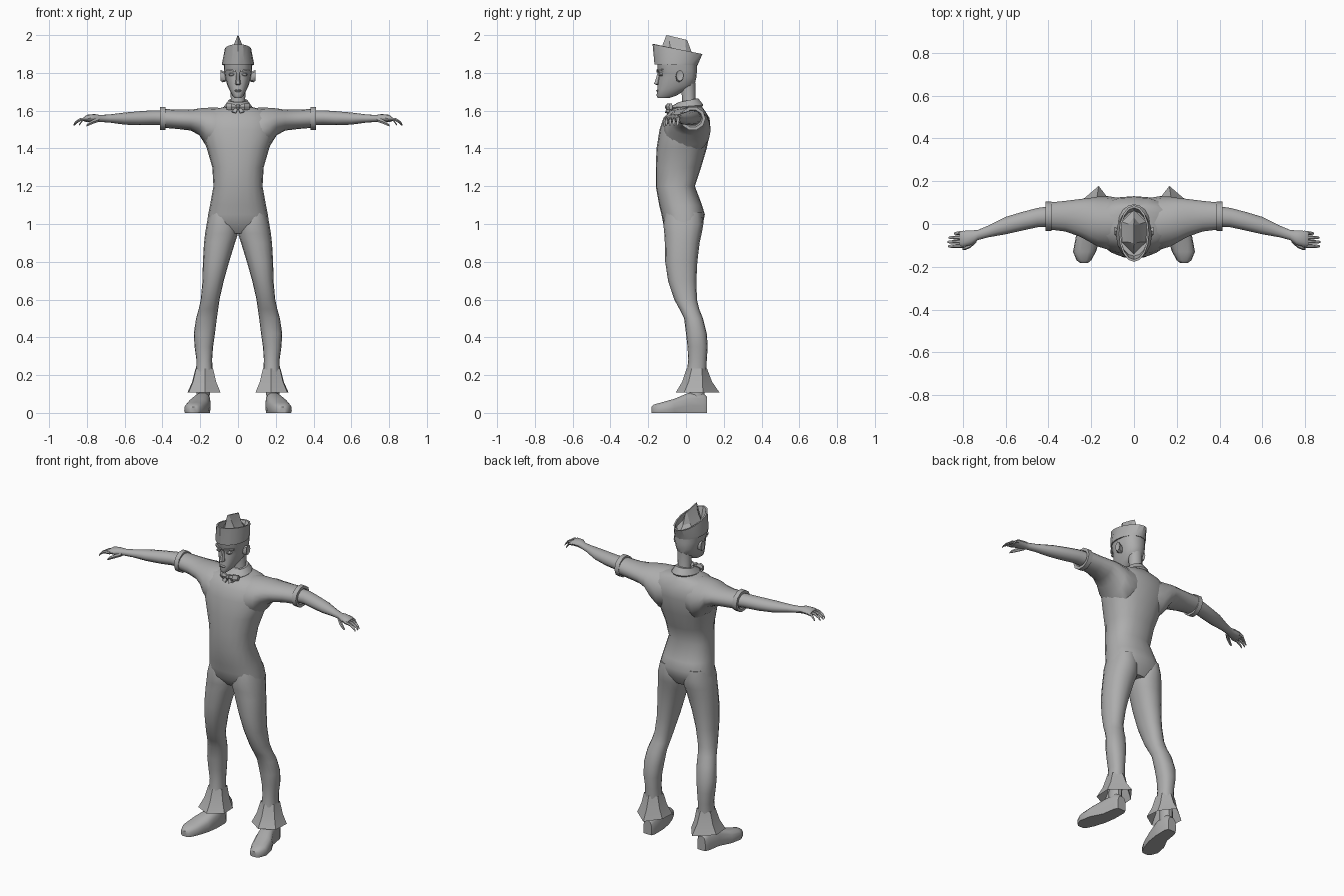
import bpy, bmesh, math

grey = bpy.data.materials.new("plain_grey")
grey.diffuse_color = (0.42, 0.42, 0.42, 1)


def finish(name, bm, mirror=False, angle=40):
    """Turn a bmesh into a named, shaded, optionally mirrored object."""
    bmesh.ops.recalc_face_normals(bm, faces=bm.faces)
    me = bpy.data.meshes.new(name)
    bm.to_mesh(me)
    bm.free()
    me.materials.append(grey)
    ob = bpy.data.objects.new(name, me)
    bpy.context.collection.objects.link(ob)
    if mirror:
        ob.modifiers.new("mirror", 'MIRROR')
    bpy.ops.object.select_all(action='DESELECT')
    ob.select_set(True)
    bpy.context.view_layer.objects.active = ob
    bpy.ops.object.shade_smooth_by_angle(angle=math.radians(angle))
    return ob


def skin(name, rings, caps=True, **kw):
    """Bridge equal-length rings of points."""
    bm = bmesh.new()
    vs = [[bm.verts.new(p) for p in r] for r in rings]
    n = len(vs[0])
    for a, b in zip(vs, vs[1:]):
        for i in range(n):
            j = (i + 1) % n
            bm.faces.new((a[i], a[j], b[j], b[i]))
    if caps:
        bm.faces.new(vs[0])
        bm.faces.new(vs[-1])
    return finish(name, bm, **kw)


def ring(axis, t, a0, a1, b0, b1, n=16, p=1.0):
    """Rounded section at t on an axis, given the bounds on the other two."""
    pts = []
    for i in range(n):
        c, s = (f(2 * math.pi * i / n) for f in (math.cos, math.sin))
        a = (a0 + a1) / 2 + (a1 - a0) / 2 * math.copysign(abs(c) ** p, c)
        b = (b0 + b1) / 2 + (b1 - b0) / 2 * math.copysign(abs(s) ** p, s)
        x, y, z = {'x': (t, a, b), 'y': (a, t, b), 'z': (a, b, t)}[axis]
        pts.append((x, y, max(z, 0)))
    return pts


def loft(name, axis, secs, n=16, p=1.0, **kw):
    return skin(name, [ring(axis, *s, n=n, p=p) for s in secs], **kw)


# Torso: z, half width, front y, back y
torso = [(0.95, .11, -.08, .06), (1.0, .165, -.12, .09), (1.05, .158, -.13, .1),
         (1.1, .148, -.142, .085), (1.2, .13, -.16, .047), (1.3, .136, -.16, .08),
         (1.4, .165, -.156, .11), (1.5, .2, -.14, .13), (1.56, .19, -.12, .125),
         (1.6, .16, -.085, .1), (1.62, .07, -.05, .085)]
loft("torso", 'z', [(z, -w, w, f, b) for z, w, f, b in torso], n=20, p=.85)

# Sleeves: x, y bounds, z bounds
loft("sleeve", 'x', [(.06, -.10, .12, 1.40, 1.61), (.12, -.12, .13, 1.37, 1.617),
                     (.17, -.105, .128, 1.415, 1.615), (.205, -.085, .122, 1.47, 1.612),
                     (.25, -.06, .117, 1.495, 1.605), (.32, -.035, .108, 1.503, 1.605),
                     (.40, -.025, .1, 1.51, 1.61)], mirror=True)
loft("sleeve_cuff", 'x', [(.385, -.01, .09, 1.52, 1.60), (.385, -.032, .104, 1.495, 1.622),
                          (.413, -.032, .104, 1.495, 1.622), (.413, -.015, .088, 1.512, 1.605),
                          (.398, -.01, .08, 1.52, 1.6)], n=10, mirror=True)

# Bare arms, hands, fingers and thumbs
loft("arm", 'x', [(.38, -.012, .085, 1.522, 1.602), (.45, -.015, .075, 1.525, 1.602),
                  (.52, -.03, .057, 1.523, 1.597), (.6, -.048, .033, 1.526, 1.59),
                  (.68, -.062, -.007, 1.537, 1.58), (.73, -.075, -.028, 1.54, 1.577),
                  (.76, -.098, -.03, 1.541, 1.582), (.80, -.108, -.032, 1.54, 1.578),
                  (.815, -.108, -.034, 1.543, 1.567)], n=12, mirror=True)
for i, reach in enumerate((.842, .866, .872, .868)):
    y = -.041 - .02 * i
    k = (reach - .8) / 2
    loft(f"finger_{i + 1}", 'x',
         [(x, yy - r, yy + r, z - r, z + r) for x, yy, z, r in
          ((.795, y, 1.557, .01), (.8 + k, y - .002, 1.553, .0085),
           (reach - .01, y - .003, 1.537, .007), (reach, y - .003, 1.523, .004))],
         n=6, mirror=True)
loft("thumb", 'x', [(.735, -.085, -.06, 1.54, 1.565), (.765, -.112, -.085, 1.53, 1.555),
                    (.79, -.122, -.104, 1.52, 1.54), (.802, -.121, -.11, 1.515, 1.525)],
     n=6, mirror=True)

# Trouser legs: z, x bounds, y bounds
loft("trouser_leg", 'z', [(1.06, .02, .15, -.11, .085), (1.0, .0, .166, -.12, .092),
                          (.95, .0, .174, -.115, .083), (.9, .016, .18, -.112, .072),
                          (.8, .047, .186, -.11, .06), (.7, .075, .188, -.095, .055),
                          (.6, .098, .197, -.062, .058), (.55, .105, .208, -.035, .07),
                          (.5, .112, .222, -.01, .09), (.42, .122, .234, .0, .11),
                          (.35, .132, .23, .008, .115), (.28, .137, .22, .012, .11),
                          (.22, .134, .222, .005, .108)], p=.9, mirror=True)

# Flared hems with a point at the back
hem = [(.268, .09), (.165, .178), (.098, .09), (.092, .0), (.175, -.055), (.262, -.01)]
top = [(.225, .085), (.175, .111), (.132, .085), (.132, .03), (.175, .003), (.222, .03)]
skin("trouser_flare", [[(x, y, .235) for x, y in top],
                       [(.6 * a[0] + .4 * b[0], .6 * a[1] + .4 * b[1], .165)
                        for a, b in zip(top, hem)],
                       [(x, y, .107) for x, y in hem]], caps=False, mirror=True, angle=25)

# Ankles and shoes
loft("ankle", 'z', [(.08, .15, .22, .015, .1), (.25, .145, .215, .02, .1)], n=10, mirror=True)
loft("shoe", 'y', [(.112, .155, .21, -.03, .085), (.09, .145, .222, -.03, .108),
                   (.01, .145, .235, -.03, .106), (-.06, .155, .272, -.03, .076),
                   (-.13, .178, .285, -.03, .056), (-.17, .2, .268, -.03, .045),
                   (-.182, .215, .252, -.03, .033)], n=14, p=.7, mirror=True)

# Neck and head
loft("neck", 'z', [(1.6, -.05, .05, -.03, .065), (1.66, -.038, .038, -.02, .05),
                   (1.75, -.042, .042, -.03, .05)], n=12)
head = [(1.668, .018, -.15, -.085), (1.68, .03, -.156, -.05), (1.71, .046, -.152, .0),
        (1.735, .057, -.15, .045), (1.775, .068, -.145, .055), (1.8, .072, -.143, .057),
        (1.815, .075, -.152, .057), (1.87, .076, -.152, .057)]
loft("head", 'z', [(z, -w, w, f, b) for z, w, f, b in head], p=.85)
loft("nose", 'z', [(1.735, -.01, .01, -.155, -.13), (1.742, -.015, .015, -.172, -.13),
                   (1.775, -.01, .01, -.16, -.13), (1.805, -.008, .008, -.15, -.13)], n=6)
loft("mouth", 'z', [(1.70, -.016, .016, -.154, -.13), (1.706, -.022, .022, -.158, -.13),
                    (1.712, -.014, .014, -.154, -.13)], n=8)
loft("ear", 'x', [(.06, -.05, -.02, 1.755, 1.80), (.08, -.055, -.018, 1.75, 1.81),
                  (.092, -.052, -.012, 1.757, 1.816), (.088, -.044, -.02, 1.768, 1.806)],
     n=8, mirror=True)
loft("eye", 'y', [(-.125, .018, .05, 1.782, 1.802), (-.142, .02, .048, 1.784, 1.8),
                  (-.146, .026, .042, 1.788, 1.797)], n=8, mirror=True)
skin("eyebrow", [[(x, y, z + d) for y, d in ((-.12, 0), (f, 0), (f, .009), (-.12, .009))]
                 for x, z, f in ((.01, 1.803, -.157), (.04, 1.812, -.153), (.062, 1.81, -.13))],
     mirror=True)


# Folded hat: upturned brim with a sloping top edge, and a ridged crown inside
def brim(w, f, b, zf, zb):
    pts = ring('z', 0, -w, w, f, b, n=16)
    return [(x, y, zf + (zb - zf) * (y - f) / (b - f)) for x, y, _ in pts]


skin("hat_brim", [brim(.07, -.15, .05, 1.845, 1.84), brim(.084, -.167, .062, 1.845, 1.84),
                  brim(.084, -.168, .066, 1.857, 1.852), brim(.07, -.177, .087, 1.952, 1.9),
                  brim(.062, -.166, .076, 1.952, 1.9), brim(.066, -.15, .06, 1.89, 1.87)], angle=30)
skin("hat_crown", [[(0, -.145, 1.875), (.058, -.085, 1.88), (.058, .01, 1.88),
                    (0, .065, 1.875), (-.058, .01, 1.88), (-.058, -.085, 1.88)],
                   [(0, -.125, 1.945), (.026, -.085, 1.94), (.026, .0, 1.92),
                    (0, .03, 1.91), (-.026, .0, 1.92), (-.026, -.085, 1.94)],
                   [(0, -.104, 2.0), (.003, -.09, 1.997), (.003, -.005, 1.977),
                    (0, .006, 1.974), (-.003, -.005, 1.977), (-.003, -.09, 1.997)]], angle=20)


# Shirt collar, higher at the back
skin("collar", [brim(.042, -.025, .055, 1.645, 1.665), brim(.05, -.04, .065, 1.645, 1.665),
                brim(.074, -.09, .092, 1.615, 1.63), brim(.068, -.08, .085, 1.605, 1.62)], angle=30)

# Bow tie: two flared wings, a knot and short tails
loft("bow_wing", 'x', [(.004, -.102, -.086, 1.61, 1.628), (.035, -.107, -.078, 1.6, 1.642),
                       (.06, -.09, -.07, 1.603, 1.64)], n=6, mirror=True, angle=25)
loft("bow_knot", 'z', [(1.606, -.01, .01, -.106, -.08), (1.619, -.014, .014, -.112, -.08),
                       (1.632, -.01, .01, -.106, -.08)], n=8)
skin("bow_tail", [[(.0, -.1, 1.617), (.012, -.098, 1.617), (.012, -.08, 1.612), (.0, -.08, 1.612)],
                  [(.01, -.112, 1.588), (.034, -.108, 1.596), (.034, -.09, 1.592), (.01, -.09, 1.584)]],
     mirror=True)
